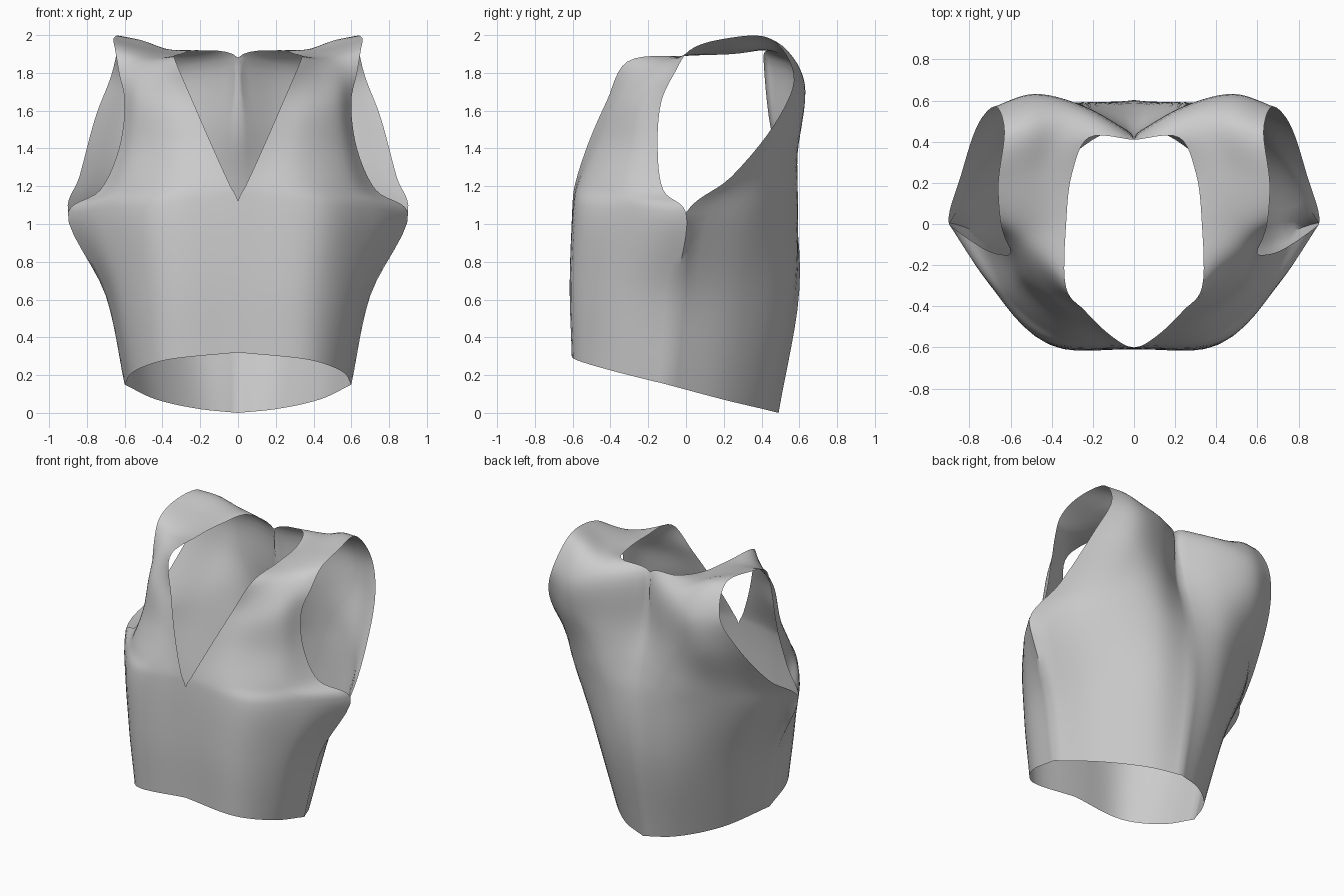
import bpy
import bmesh
import math
from mathutils import Vector

default_cube = bpy.data.objects.get("Cube")
if default_cube:
    bpy.data.objects.remove(default_cube, do_unlink=True)

ALONG, ACROSS = 6, 6  # subdivisions between control points

# Half-garment sections, each running from the centre line or neckline
# out to the side seam or armhole.
front_body = [
    [(0, -.6, .32), (.38, -.58, .28), (.55, -.38, .22), (.6, -.1, .15)],
    [(0, -.61, .7), (.4, -.59, .68), (.62, -.36, .65), (.7, -.06, .62)],
    [(0, -.6, 1.12), (.43, -.56, 1.1), (.71, -.28, 1.08), (.9, 0, 1.06)],
]
front_strap = [
    [(.04, -.59, 1.2), (.35, -.55, 1.2), (.6, -.36, 1.19), (.73, -.12, 1.18)],
    [(.14, -.52, 1.42), (.35, -.45, 1.42), (.55, -.3, 1.4), (.63, -.15, 1.4)],
    [(.24, -.42, 1.65), (.4, -.35, 1.65), (.53, -.25, 1.66), (.6, -.13, 1.65)],
    [(.33, -.31, 1.86), (.43, -.2, 1.84), (.54, -.12, 1.82), (.63, -.06, 1.8)],
]
shoulder = [
    [(.33, 0, 1.89), (.43, 0, 1.89), (.54, 0, 1.9), (.65, .02, 1.92)],
    [(.3, .25, 1.9), (.42, .25, 1.92), (.54, .23, 1.95), (.66, .2, 1.98)],
    [(.22, .42, 1.92), (.36, .46, 1.92), (.5, .48, 1.96), (.63, .45, 1.98)],
]
back_yoke = [
    [(0, .41, 1.88), (.25, .55, 1.84), (.48, .62, 1.78), (.67, .57, 1.79)],
    [(0, .45, 1.5), (.27, .58, 1.5), (.52, .61, 1.54), (.75, .5, 1.58)],
    [(0, .53, 1.25), (.3, .59, 1.22), (.58, .48, 1.25), (.84, .24, 1.25)],
]
back_body = [
    [(0, .58, 1.05), (.3, .58, 1.05), (.65, .36, 1.05), (.9, 0, 1.06)],
    [(0, .6, .65), (.27, .54, .62), (.54, .28, .6), (.7, -.06, .62)],
    [(0, .49, 0), (.2, .41, .02), (.43, .2, .07), (.6, -.1, .15)],
]


def smooth_curve(points, steps):
    """Curve through all points, with tangents weighted by point spacing."""
    pts = [2 * points[0] - points[1], *points, 2 * points[-1] - points[-2]]
    gaps = [math.sqrt(max((b - a).length, .0001)) for a, b in zip(pts, pts[1:])]
    tangents = []
    for k in range(1, len(pts) - 1):
        before = (pts[k] - pts[k - 1]) / gaps[k - 1]
        after = (pts[k + 1] - pts[k]) / gaps[k]
        across = (pts[k + 1] - pts[k - 1]) / (gaps[k - 1] + gaps[k])
        tangents.append(before + after - across)
    curve = []
    for k in range(len(points) - 1):
        start, end, gap = points[k], points[k + 1], gaps[k + 1]
        for step in range(steps):
            t = step / steps
            ease = t * t * (3 - 2 * t)
            curve.append(start.lerp(end, ease)
                         + tangents[k] * gap * t * (1 - t) ** 2
                         - tangents[k + 1] * gap * t * t * (1 - t))
    curve.append(points[-1].copy())
    return curve


def loft(sections):
    """Grid of points through the sections, front hem to back hem."""
    rows = [smooth_curve([Vector(p) for p in s], ACROSS) for s in sections]
    columns = [smooth_curve(list(c), ALONG) for c in zip(*rows)]
    return [list(row) for row in zip(*columns)]


grid = loft(front_body + front_strap + shoulder + back_yoke + back_body)

# Keep the centre line closed and sew the side seam up to the underarm
for row in grid:
    for point in row:
        point.x = max(point.x, 0)
for i in range(ALONG * (len(front_body) - 1) + 1):
    grid[-1 - i][-1] = grid[i][-1].copy()

# Half of the garment
bm = bmesh.new()
verts = [[bm.verts.new(point) for point in row] for row in grid]
for low, high in zip(verts, verts[1:]):
    for j in range(len(low) - 1):
        bm.faces.new((low[j], low[j + 1], high[j + 1], high[j]))
bmesh.ops.remove_doubles(bm, verts=bm.verts[:], dist=.0005)
mesh = bpy.data.meshes.new("sleeveless_top")
bm.to_mesh(mesh)
bm.free()

sleeveless_top = bpy.data.objects.new("sleeveless_top", mesh)
bpy.context.collection.objects.link(sleeveless_top)

# Plain cloth colour
cloth = bpy.data.materials.new("grey_cloth")
cloth.use_nodes = True
colour = (.6, .6, .6, 1)
cloth.diffuse_color = colour
for node in cloth.node_tree.nodes:
    if node.type == "BSDF_PRINCIPLED":
        node.inputs["Base Color"].default_value = colour
mesh.materials.append(cloth)

# Other half and smooth shading
mirror = sleeveless_top.modifiers.new("other_half", "MIRROR")
mirror.use_axis = (True, False, False)
mirror.use_mirror_merge = True
mirror.merge_threshold = .001
bpy.ops.object.select_all(action="DESELECT")
sleeveless_top.select_set(True)
bpy.context.view_layer.objects.active = sleeveless_top
bpy.ops.object.shade_smooth_by_angle(angle=math.radians(55))
